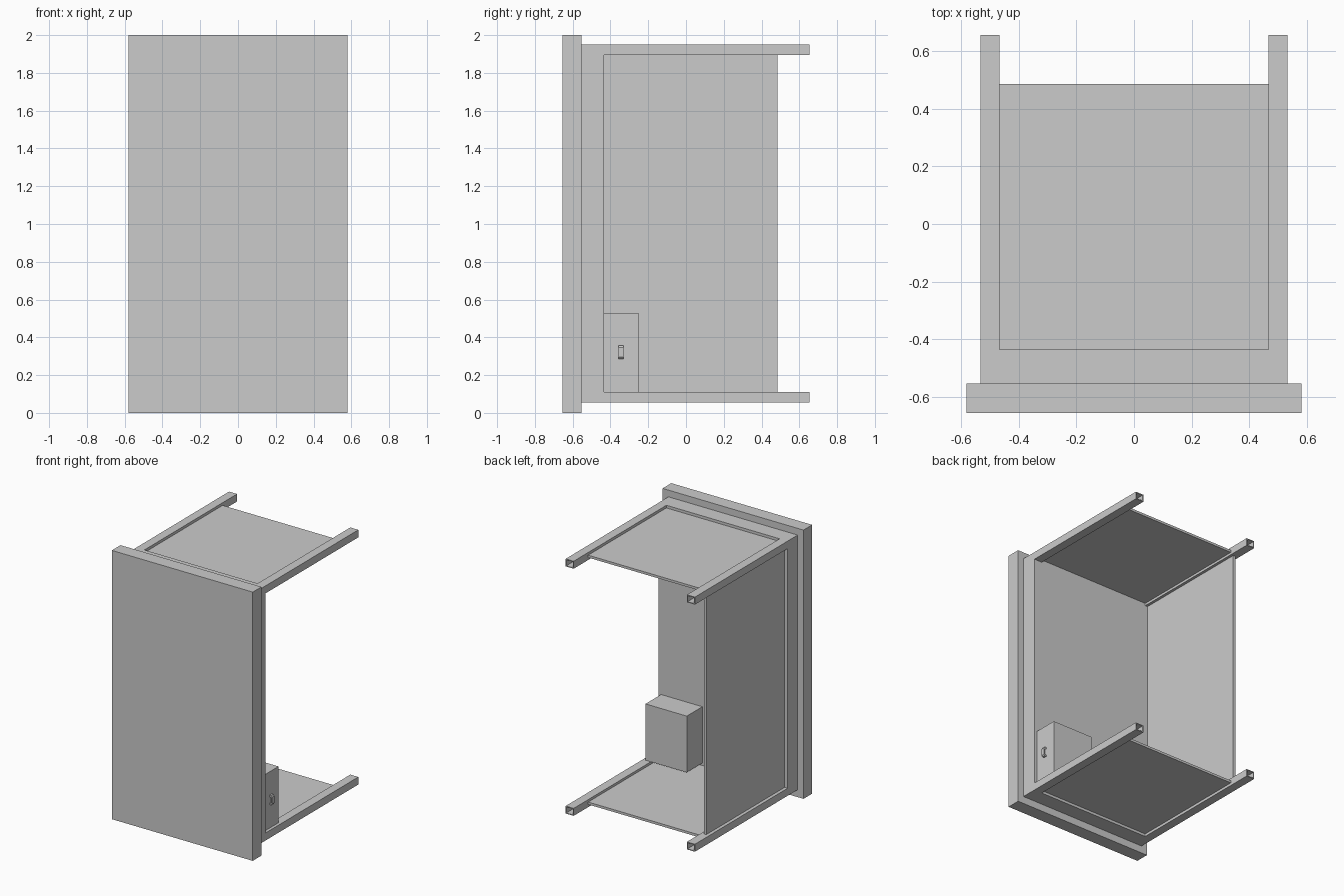
import bpy, bmesh

if "Cube" in bpy.data.objects:
    bpy.data.objects.remove(bpy.data.objects["Cube"])


def make_object(name, verts, faces):
    mesh = bpy.data.meshes.new(name)
    mesh.from_pydata(verts, [], faces)
    bm = bmesh.new()
    bm.from_mesh(mesh)
    bmesh.ops.recalc_face_normals(bm, faces=bm.faces)
    bm.to_mesh(mesh)
    bm.free()
    obj = bpy.data.objects.new(name, mesh)
    bpy.context.collection.objects.link(obj)
    return obj


def box(name, x, y, z):
    verts = [(a, b, c) for a in x for b in y for c in z]
    faces = [(0, 1, 3, 2), (4, 6, 7, 5), (0, 4, 5, 1),
             (2, 3, 7, 6), (0, 2, 6, 4), (1, 5, 7, 3)]
    return make_object(name, verts, faces)


def open_tube(name, x, z, y0, y1, wall):
    """Square tube along y: closed at y0, open and hollow at y1."""
    def ring(y, inset):
        a, b = x[0] + inset, x[1] - inset
        c, d = z[0] + inset, z[1] - inset
        return [(a, y, c), (b, y, c), (b, y, d), (a, y, d)]
    verts = ring(y0, 0) + ring(y1, 0) + ring(y1, wall) + ring(y0 + wall, wall)
    faces = [(0, 1, 2, 3), (12, 13, 14, 15)]
    for r in range(3):
        for i in range(4):
            j = (i + 1) % 4
            faces.append((r * 4 + i, r * 4 + j, r * 4 + 4 + j, r * 4 + 4 + i))
    return make_object(name, verts, faces)


FRONT, BACK, PANEL_BACK = -0.435, 0.655, 0.485
HALF, INNER = 0.532, 0.466
LOW, HIGH = 0.055, 1.95
RAIL = 0.056

# Front slab and the inner lining behind it
box("front_slab", (-0.58, 0.58), (-0.655, -0.553), (0, 2))
box("front_lining", (-HALF, HALF), (-0.553, FRONT), (LOW, HIGH))

# Four hollow rails
for side, xs in (("left", (-HALF, -INNER)), ("right", (INNER, HALF))):
    for level, zs in (("bottom", (LOW, LOW + RAIL)), ("top", (HIGH - RAIL, HIGH))):
        open_tube(f"{side}_{level}_rail", xs, zs, FRONT, BACK, 0.006)

# Thin recessed panels; the right side stays open
box("top_panel", (-INNER, INNER), (FRONT, PANEL_BACK), (1.912, 1.93))
box("bottom_panel", (-INNER, INNER), (FRONT, PANEL_BACK), (0.075, 0.093))
box("left_panel", (-0.507, -0.487), (FRONT, PANEL_BACK), (LOW + RAIL, HIGH - RAIL))

# Control box on the lower right
box("control_box", (0.17, 0.51), (FRONT, -0.252), (LOW + RAIL, 0.53))

# Bow handle: arched profile in x-z, extruded along y
arch = [(0.51, 0.286), (0.524, 0.286), (0.532, 0.296), (0.532, 0.346),
        (0.524, 0.356), (0.51, 0.356), (0.51, 0.346), (0.522, 0.341),
        (0.522, 0.301), (0.51, 0.296)]
n = len(arch)
verts = [(x, y, z) for y in (-0.358, -0.332) for x, z in arch]
faces = [tuple(range(n)), tuple(range(n, 2 * n))]
faces += [(i, (i + 1) % n, n + (i + 1) % n, n + i) for i in range(n)]
make_object("handle", verts, faces)
